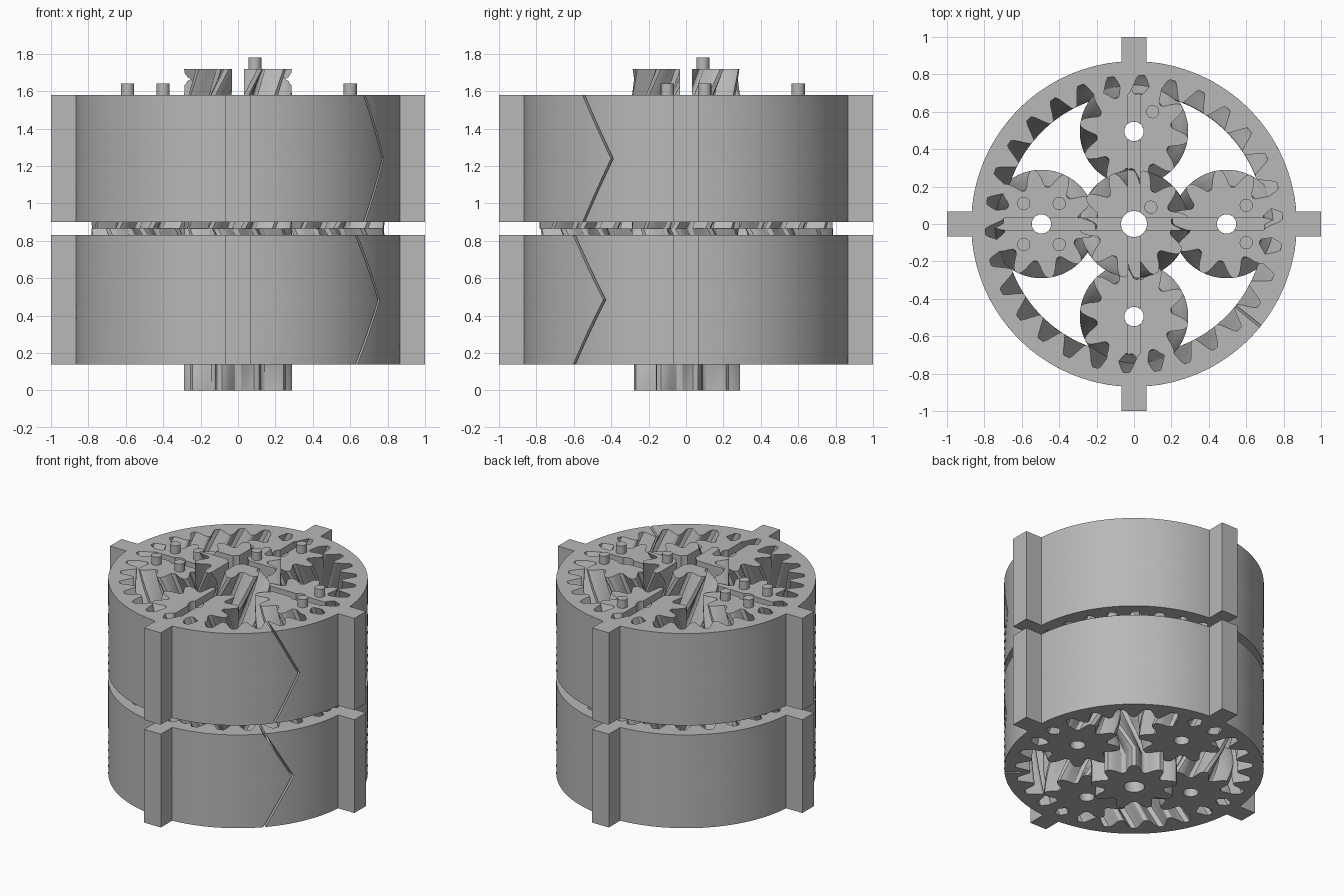
import bpy, bmesh, math
from math import radians, cos, sin, pi

if "Cube" in bpy.data.objects:
    bpy.data.objects.remove(bpy.data.objects["Cube"], do_unlink=True)

grey = bpy.data.materials.new("plain_grey")
grey.use_nodes = True
grey.diffuse_color = (0.48, 0.48, 0.48, 1)
grey.node_tree.nodes["Principled BSDF"].inputs["Base Color"].default_value = grey.diffuse_color

CENTRE_DIST = 0.495
RING_OUT = 0.87


def finish(name, bm):
    bmesh.ops.recalc_face_normals(bm, faces=bm.faces)
    mesh = bpy.data.meshes.new(name)
    bm.to_mesh(mesh)
    bm.free()
    mesh.materials.append(grey)
    obj = bpy.data.objects.new(name, mesh)
    bpy.context.collection.objects.link(obj)
    return obj


def smooth(obj):
    bpy.ops.object.select_all(action='DESELECT')
    obj.select_set(True)
    bpy.context.view_layer.objects.active = obj
    bpy.ops.object.shade_smooth_by_angle(angle=radians(25))


def box(name, x, y, z):
    bm = bmesh.new()
    bmesh.ops.create_cube(bm, size=1)
    for v in bm.verts:
        for axis, (lo, hi) in enumerate((x, y, z)):
            v.co[axis] = lo if v.co[axis] < 0 else hi
    return finish(name, bm)


def pin(name, x, y, z):
    bm = bmesh.new()
    bmesh.ops.create_cone(bm, cap_ends=True, segments=32, radius1=0.035, radius2=0.035, depth=0.08)
    bmesh.ops.translate(bm, verts=bm.verts, vec=(x, y, z + 0.02))
    smooth(finish(name, bm))


def sweep(name, rows, levels, closed=True, centre=(0, 0)):
    """Sweep a band of (angle, radius, other radius) rows through (z, turn) levels."""
    bm = bmesh.new()
    grid = []
    for z, turn in levels:
        grid.append([[bm.verts.new((centre[0] + r * cos(a + turn), centre[1] + r * sin(a + turn), z))
                      for r in (r1, r2)] for a, r1, r2 in rows])
    n = len(rows)
    for i in range(n if closed else n - 1):
        j = (i + 1) % n
        for lo, hi in zip(grid, grid[1:]):
            for s in (0, 1):
                bm.faces.new((lo[i][s], lo[j][s], hi[j][s], hi[i][s]))
        for cap in (grid[0], grid[-1]):
            bm.faces.new((cap[i][0], cap[j][0], cap[j][1], cap[i][1]))
    if not closed:
        for lo, hi in zip(grid, grid[1:]):
            for e in (0, -1):
                bm.faces.new((lo[e][0], lo[e][1], hi[e][1], hi[e][0]))
    return finish(name, bm)


def tooth_rows(teeth, profile, other):
    """Repeat half a tooth (offset in pitches, radius), mirrored about its centre."""
    pitch = 2 * pi / teeth
    half = [(-f, r) for f, r in reversed(profile)] + profile
    return [((k + f) * pitch, r, other) for k in range(teeth) for f, r in half]


# Half-tooth shapes: from the tip down to the root
GEAR = [(0.07, 0.29), (0.15, 0.275), (0.24, 0.247), (0.32, 0.22), (0.39, 0.204), (0.46, 0.2)]
SPACE = [(0.10, 0.795), (0.17, 0.778), (0.26, 0.745), (0.34, 0.718), (0.40, 0.702), (0.46, 0.697)]


class Stage:
    def __init__(self, label, teeth, bottom, top):
        self.label, self.teeth, self.bottom, self.top = label, teeth, bottom, top
        self.mid, self.half = (bottom + top) / 2, (top - bottom) / 2

    def levels(self, lo, hi, turn, phase, straight_below=None):
        zs = {lo, hi, self.mid}
        if straight_below is not None:
            zs.add(straight_below)
        zs |= {self.bottom + k * self.half / 6 for k in range(13)}
        out = []
        for z in sorted(q for q in zs if lo <= q <= hi):
            zz = z if straight_below is None else max(z, straight_below)
            out.append((z, phase + turn * (1 - abs(zz - self.mid) / self.half)))
        return out


stages = [Stage("lower", 9, 0.14, 0.83), Stage("upper", 10, 0.90, 1.58)]
SPLIT = 0.865
slotted = []

for st in stages:
    low = st.label == "lower"
    pitch = 2 * pi / st.teeth
    lo, hi = (st.bottom, SPLIT) if low else (SPLIT, st.top)

    # Outer ring with internal teeth and a narrow chevron slit through one tooth
    ring_teeth = 3 * st.teeth
    rp = 2 * pi / ring_teeth
    gap = radians(0.65)
    rows = tooth_rows(ring_teeth, SPACE, RING_OUT)
    rows = [(-rp / 2 + gap, 0.697, RING_OUT)] + rows + [(2 * pi - rp / 2 - gap, 0.697, RING_OUT)]
    rows.sort()
    phase = -pitch / 4 - 2 * rp
    smooth(sweep(st.label + "_ring", rows, st.levels(st.bottom, st.top, rp, phase), closed=False))

    # Four outer tabs
    w = 0.068
    for side, s in (("left", 1), ("right", -1)):
        box(f"{st.label}_{side}_tab", sorted((s * 0.83, s)), (-w, w), (st.bottom, st.top))
    for side, s in (("back", 1), ("front", -1)):
        box(f"{st.label}_{side}_tab", (-w, w), sorted((s * 0.83, s)), (st.bottom, st.top))

    # Sun gear, turning against the ring
    sun_phase = pitch / 4 + (0 if low else pitch / 2)
    if low:
        levels = st.levels(0, hi, -pitch, sun_phase, st.bottom)
    else:
        levels = st.levels(lo, 1.72, -pitch, sun_phase)
    gears = [sweep(st.label + "_sun_gear", tooth_rows(st.teeth, GEAR, 0.07), levels)]

    # Four planet gears
    for i, side in enumerate(("left", "back", "right", "front")):
        a = i * pi / 2
        gears.append(sweep(f"{st.label}_{side}_planet_gear", tooth_rows(st.teeth, GEAR, 0.052),
                           st.levels(lo, hi, pitch, 2 * a - pitch / 4),
                           centre=(CENTRE_DIST * cos(a), CENTRE_DIST * sin(a))))
    if not low:
        slotted = gears
    for g in gears:
        smooth(g)

# Cross-shaped slots in the top of the upper gears
cutters = {"x": box("slot_cutter_x", (-0.9, 0.9), (-0.031, 0.031), (1.53, 1.9)),
           "y": box("slot_cutter_y", (-0.031, 0.031), (-0.9, 0.9), (1.53, 1.9))}
for g in slotted:
    axes = "xy" if "sun" in g.name else ("x" if "left" in g.name or "right" in g.name else "y")
    bpy.context.view_layer.objects.active = g
    for axis in axes:
        mod = g.modifiers.new("slot_" + axis, 'BOOLEAN')
        mod.operation = 'DIFFERENCE'
        mod.solver = 'EXACT'
        mod.object = cutters[axis]
        # Keep the slot ahead of any smoothing modifier
        bpy.ops.object.modifier_move_to_index(modifier=mod.name, index=0)
        bpy.ops.object.modifier_apply(modifier=mod.name)
for c in cutters.values():
    bpy.data.objects.remove(c, do_unlink=True)

# Marker pins on the gear tops
pin("sun_pin", 0.09, 0.09, 1.72)
pin("back_planet_pin", 0.1, 0.6, 1.58)
for sy in (-1, 1):
    pin("left_planet_pin", 0.6, sy * 0.1, 1.58)
    for sx in (-1, 1):
        pin("right_planet_pin", -CENTRE_DIST + sx * 0.095, sy * 0.11, 1.58)
